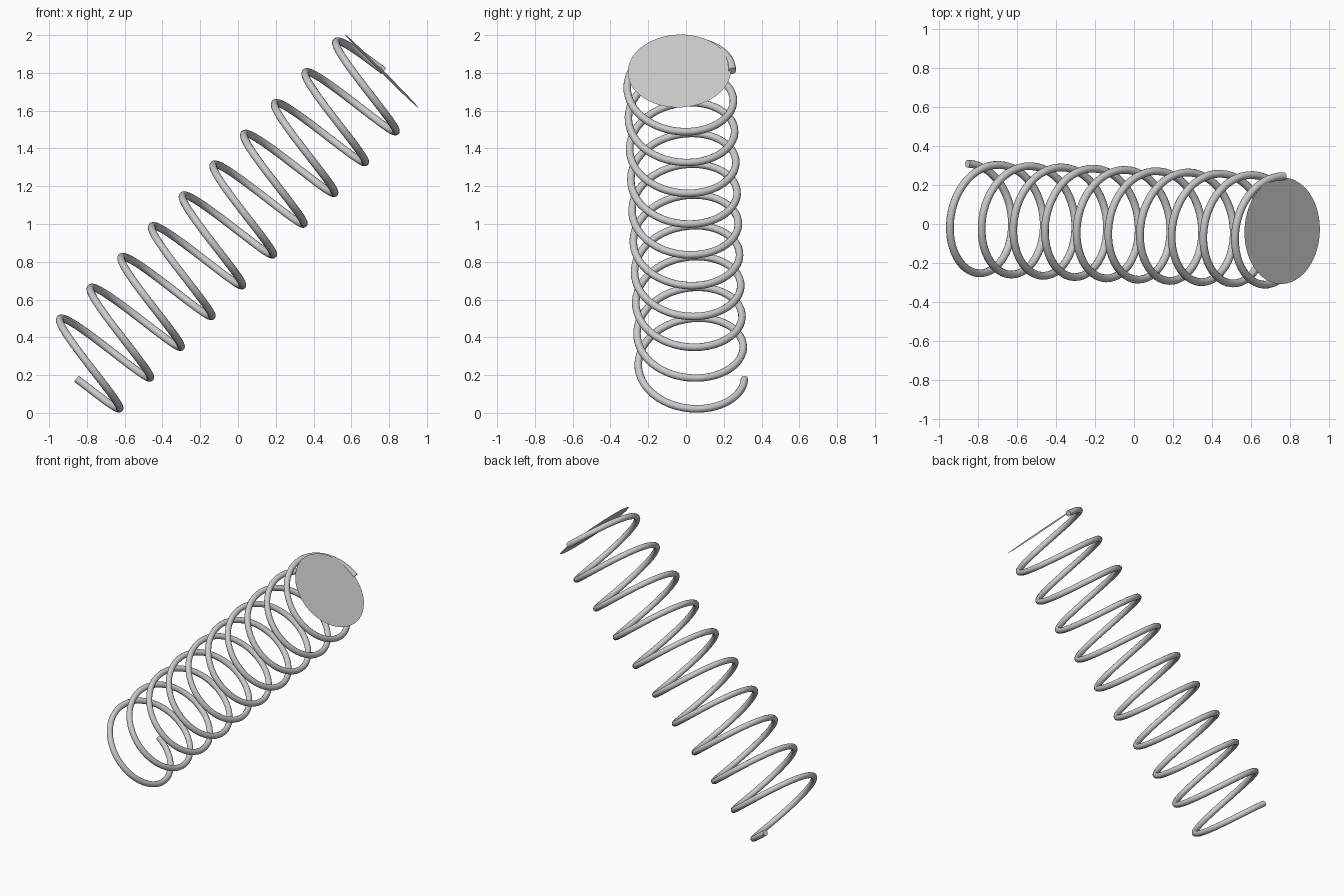
import bpy
import math
from mathutils import Vector, Matrix

cube = bpy.data.objects.get("Cube")
if cube:
    bpy.data.objects.remove(cube, do_unlink=True)

# Single steel grey material
steel = bpy.data.materials.new("steel_grey")
steel.use_nodes = True
GREY = (0.6, 0.6, 0.6, 1.0)
steel.diffuse_color = GREY
steel.node_tree.nodes["Principled BSDF"].inputs["Base Color"].default_value = GREY

# Leaning axis of the spring and the two directions across it
START = Vector((-0.865, 0.03, 0.18))
END = Vector((0.76, -0.035, 1.81))
axis = (END - START).normalized()
side = Vector((0, 0, 1)).cross(axis).normalized()
down = side.cross(axis)

TURNS = 10
STEPS = 48
COIL_RADIUS = 0.28
WIRE_RADIUS = 0.02
DISC_RADIUS = 0.273


def select_only(obj):
    bpy.ops.object.select_all(action='DESELECT')
    obj.select_set(True)
    bpy.context.view_layer.objects.active = obj


# Coil: a helical path with a round, capped wire section
path = bpy.data.curves.new("spring_coil", 'CURVE')
path.dimensions = '3D'
path.bevel_depth = WIRE_RADIUS
path.bevel_resolution = 4
path.use_fill_caps = True
spline = path.splines.new('POLY')
count = TURNS * STEPS
spline.points.add(count)
for i, point in enumerate(spline.points):
    angle = 2 * math.pi * i / STEPS
    ring = side * math.cos(angle) + down * math.sin(angle)
    point.co = (*(START.lerp(END, i / count) + ring * COIL_RADIUS), 1)
coil = bpy.data.objects.new("spring_coil", path)
bpy.context.collection.objects.link(coil)
select_only(coil)
bpy.ops.object.convert(target='MESH')
coil = bpy.context.object
coil.data.materials.clear()
coil.data.materials.append(steel)
bpy.ops.object.shade_smooth_by_angle(angle=math.radians(40))

# Flat end disc, square to the axis at the upper end
bpy.ops.mesh.primitive_circle_add(vertices=64, radius=DISC_RADIUS, fill_type='NGON')
disc = bpy.context.object
disc.name = disc.data.name = "end_disc"
turn = Matrix((side, -down, axis)).transposed().to_4x4()
disc.matrix_world = Matrix.Translation(END) @ turn
disc.data.materials.append(steel)
